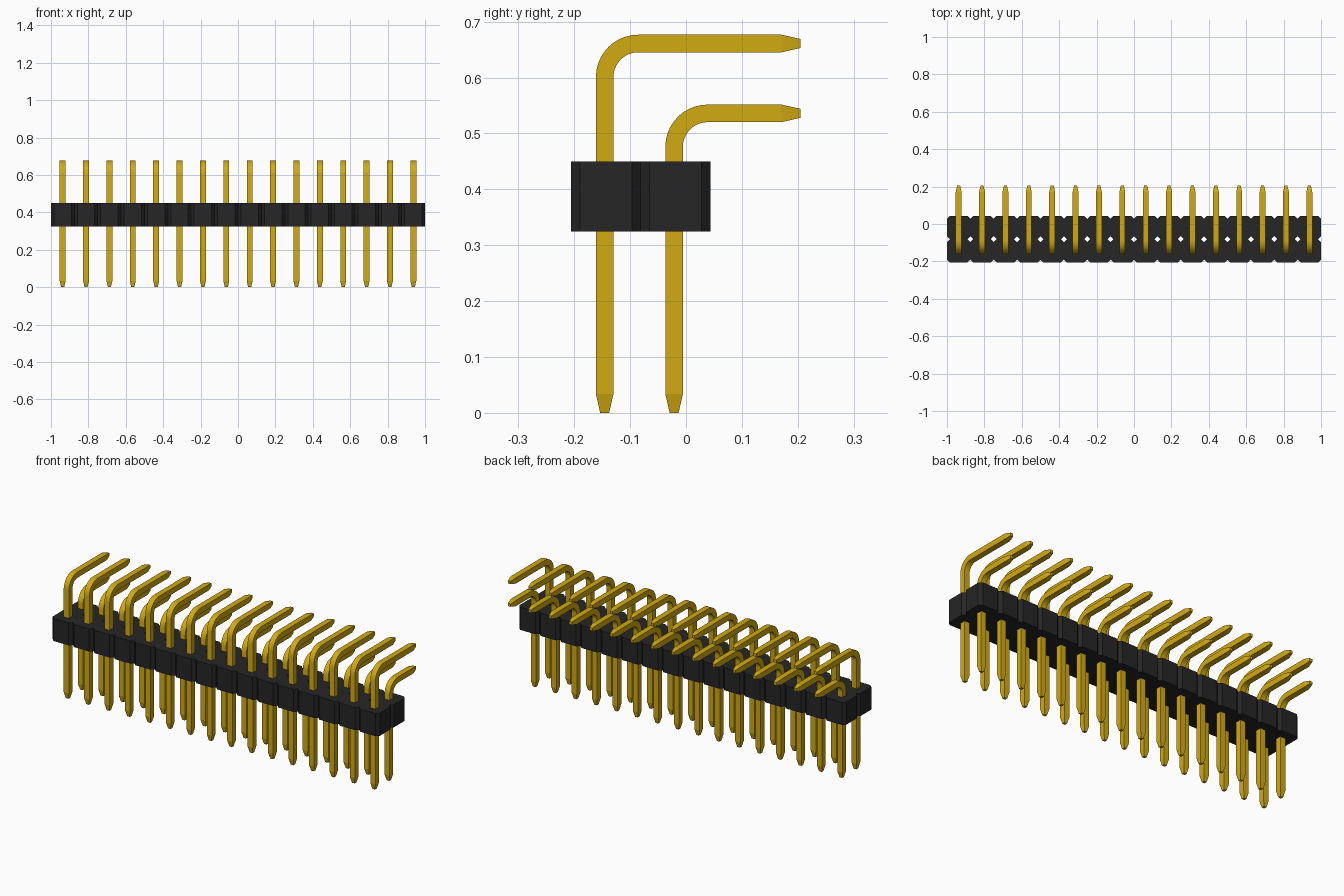
import bpy, bmesh, math
from mathutils import Vector

cube = bpy.data.objects.get("Cube")
if cube:
    bpy.data.objects.remove(cube, do_unlink=True)

COUNT = 16
PITCH = 0.125


def material(name, color, metallic, roughness):
    m = bpy.data.materials.new(name)
    m.use_nodes = True
    m.diffuse_color = color
    bsdf = next(n for n in m.node_tree.nodes if n.type == 'BSDF_PRINCIPLED')
    bsdf.inputs["Base Color"].default_value = color
    bsdf.inputs["Metallic"].default_value = metallic
    bsdf.inputs["Roughness"].default_value = roughness
    return m


black = material("black plastic", (0.019, 0.019, 0.019, 1), 0, 0.6)
gold = material("gold metal", (0.65, 0.405, 0.0055, 1), 0, 0.5)


def finish(bm, name, mat):
    bmesh.ops.recalc_face_normals(bm, faces=bm.faces)
    mesh = bpy.data.meshes.new(name)
    bm.to_mesh(mesh)
    bm.free()
    mesh.materials.append(mat)
    ob = bpy.data.objects.new(name, mesh)
    bpy.context.collection.objects.link(ob)
    return ob


# Housing: a grid of chamfered cells, joined without inner walls
def build_housing(y_centre, z0, z1, chamfer):
    bm = bmesh.new()
    h = PITCH / 2
    k = h - chamfer
    corners = [(h, -k), (h, k), (k, h), (-k, h), (-h, k), (-h, -k), (-k, -h), (k, -h)]
    for col in range(COUNT):
        for row in range(2):
            cx = (col - (COUNT - 1) / 2) * PITCH
            cy = y_centre + (row - 0.5) * PITCH
            low = [bm.verts.new((cx + x, cy + y, z0)) for x, y in corners]
            high = [bm.verts.new((cx + x, cy + y, z1)) for x, y in corners]
            bm.faces.new(low[::-1])
            bm.faces.new(high)
            # Side walls 0, 2, 4, 6 face +x, +y, -x, -y
            shared = {0: col < COUNT - 1, 2: row == 0, 4: col > 0, 6: row == 1}
            for i in range(8):
                if not shared.get(i, False):
                    j = (i + 1) % 8
                    bm.faces.new((low[i], low[j], high[j], high[i]))
    bmesh.ops.remove_doubles(bm, verts=bm.verts, dist=0.0005)
    return finish(bm, "housing", black)


# Pin: square wire swept up, around a bend and back, tapered at both ends
def build_pins(name, y, z_top):
    half, tip, taper, radius, y_end, steps = 0.0157, 0.008, 0.034, 0.06, 0.205, 10
    sections = [(y, 0, 0, tip), (y, taper, 0, half)]
    for s in range(steps + 1):
        a = math.pi / 2 * s / steps
        sections.append((y + radius * (1 - math.cos(a)),
                         z_top - radius * (1 - math.sin(a)), a, half))
    sections += [(y_end - taper, z_top, math.pi / 2, half),
                 (y_end, z_top, math.pi / 2, tip)]
    bm = bmesh.new()
    rings = []
    x0 = -(COUNT - 1) / 2 * PITCH
    for py, pz, a, r in sections:
        across = Vector((0, math.cos(a), -math.sin(a)))
        centre = Vector((x0, py, pz))
        rings.append([bm.verts.new(centre + Vector((u * r, 0, 0)) + across * v * r)
                      for u, v in ((-1, -1), (1, -1), (1, 1), (-1, 1))])
    for a, b in zip(rings, rings[1:]):
        for i in range(4):
            j = (i + 1) % 4
            bm.faces.new((a[i], a[j], b[j], b[i]))
    bm.faces.new(rings[0][::-1])
    bm.faces.new(rings[-1])
    ob = finish(bm, name, gold)
    # Smooth the bend, keep the wire corners and tapers crisp
    bpy.ops.object.select_all(action='DESELECT')
    ob.select_set(True)
    bpy.context.view_layer.objects.active = ob
    bpy.ops.object.shade_smooth_by_angle(angle=math.radians(11))
    # Repeat along the row
    arr = ob.modifiers.new("row", 'ARRAY')
    arr.count = COUNT
    arr.use_relative_offset = False
    arr.use_constant_offset = True
    arr.constant_offset_displace = (PITCH, 0, 0)
    return ob


build_housing(-0.081, 0.325, 0.45, 0.016)
build_pins("front_pins", -0.1455, 0.661)
build_pins("back_pins", -0.0213, 0.536)
